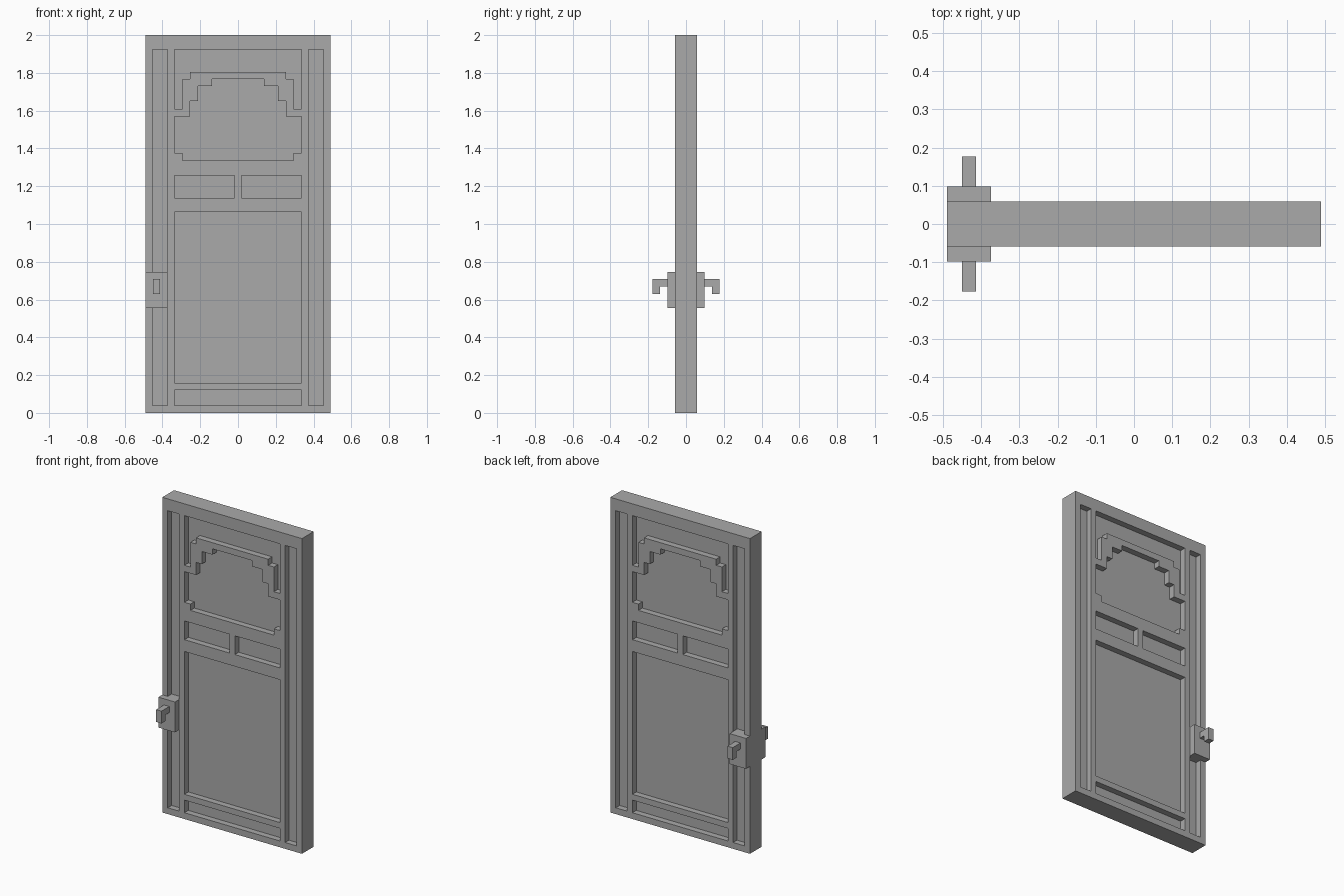
import bpy, bmesh
from mathutils import Vector

cube = bpy.data.objects.get("Cube")
if cube:
    bpy.data.objects.remove(cube, do_unlink=True)

STEP = 0.0392            # one block of the stepped design
HALF = 1.5 * STEP        # half thickness of the door
WIDTH = 0.49

grey = bpy.data.materials.new("plain grey")
grey.use_nodes = True
grey.diffuse_color = (0.4, 0.4, 0.4, 1)
grey.node_tree.nodes["Principled BSDF"].inputs["Base Color"].default_value = grey.diffuse_color


def add_prism(bm, outline, start, end, axis):
    """Extrude an outline along y (points are x, z) or x (points are y, z)."""
    place = (lambda a, b: (a, start, b)) if axis == "y" else (lambda a, b: (start, a, b))
    face = bm.faces.new([bm.verts.new(place(*p)) for p in outline])
    moved = bmesh.ops.extrude_face_region(bm, geom=[face])["geom"]
    shift = Vector((0, end - start, 0)) if axis == "y" else Vector((end - start, 0, 0))
    bmesh.ops.translate(bm, vec=shift,
                        verts=[v for v in moved if isinstance(v, bmesh.types.BMVert)])


def finish(bm, name):
    bmesh.ops.recalc_face_normals(bm, faces=bm.faces)
    mesh = bpy.data.meshes.new(name)
    bm.to_mesh(mesh)
    bm.free()
    mesh.materials.append(grey)
    obj = bpy.data.objects.new(name, mesh)
    bpy.context.collection.objects.link(obj)
    return obj


def rect(x0, x1, z0, z1):
    return [(x0, z0), (x1, z0), (x1, z1), (x0, z1)]


def mirrored(half):
    return half + [(-x, z) for x, z in reversed(half)]


# Recessed panels, the same on both faces
panels = [
    rect(-0.452, -0.372, 0.04, 1.925),     # side grooves
    rect(0.372, 0.452, 0.04, 1.925),
    rect(-0.335, 0.335, 0.04, 0.12),       # bottom rail
    rect(-0.335, 0.335, 0.157, 1.063),     # main panel
    rect(-0.335, -0.019, 1.138, 1.257),    # small pair
    rect(0.019, 0.335, 1.138, 1.257),
    # stepped surround above the arch
    mirrored([(0.335, 1.925), (0.335, 1.61), (0.293, 1.61), (0.293, 1.767),
              (0.253, 1.767), (0.253, 1.806)]),
    # stepped arch panel
    mirrored([(0.138, 1.767), (0.138, 1.73), (0.213, 1.73), (0.213, 1.65),
              (0.253, 1.65), (0.253, 1.57), (0.335, 1.57), (0.335, 1.375),
              (0.293, 1.375), (0.293, 1.335)]),
]

# Door slab with the panels cut out
bm = bmesh.new()
add_prism(bm, rect(-WIDTH, WIDTH, 0, 2), -HALF, HALF, "y")
door = finish(bm, "door_slab")

bm = bmesh.new()
for outline in panels:
    for side in (-1, 1):
        add_prism(bm, outline, side * STEP / 2, side * (HALF + 0.05), "y")
cutter = finish(bm, "panel_cutter")
cutter.hide_render = True

cut = door.modifiers.new("panels", "BOOLEAN")
cut.operation = "DIFFERENCE"
cut.solver = "EXACT"
cut.object = cutter
graph = bpy.context.evaluated_depsgraph_get()
door.data = bpy.data.meshes.new_from_object(door.evaluated_get(graph))
door.modifiers.clear()
bpy.data.objects.remove(cutter, do_unlink=True)

# Lock plate and hooked handle on each face
PLATE = HALF + STEP
TIP = PLATE + 2 * STEP
for side, label in ((-1, "front"), (1, "back")):
    bm = bmesh.new()
    add_prism(bm, rect(-WIDTH, -0.374, 0.554, 0.747), side * HALF, side * PLATE, "y")
    add_prism(bm, rect(-0.452, -0.374, 0.554, 0.747), side * STEP / 2, side * HALF, "y")
    finish(bm, label + "_lock_plate")

    hook = [(PLATE, 0.708), (TIP, 0.708), (TIP, 0.63),
            (TIP - STEP, 0.63), (TIP - STEP, 0.669), (PLATE, 0.669)]
    bm = bmesh.new()
    add_prism(bm, [(side * y, z) for y, z in hook], -0.451, -0.414, "x")
    finish(bm, label + "_handle")
